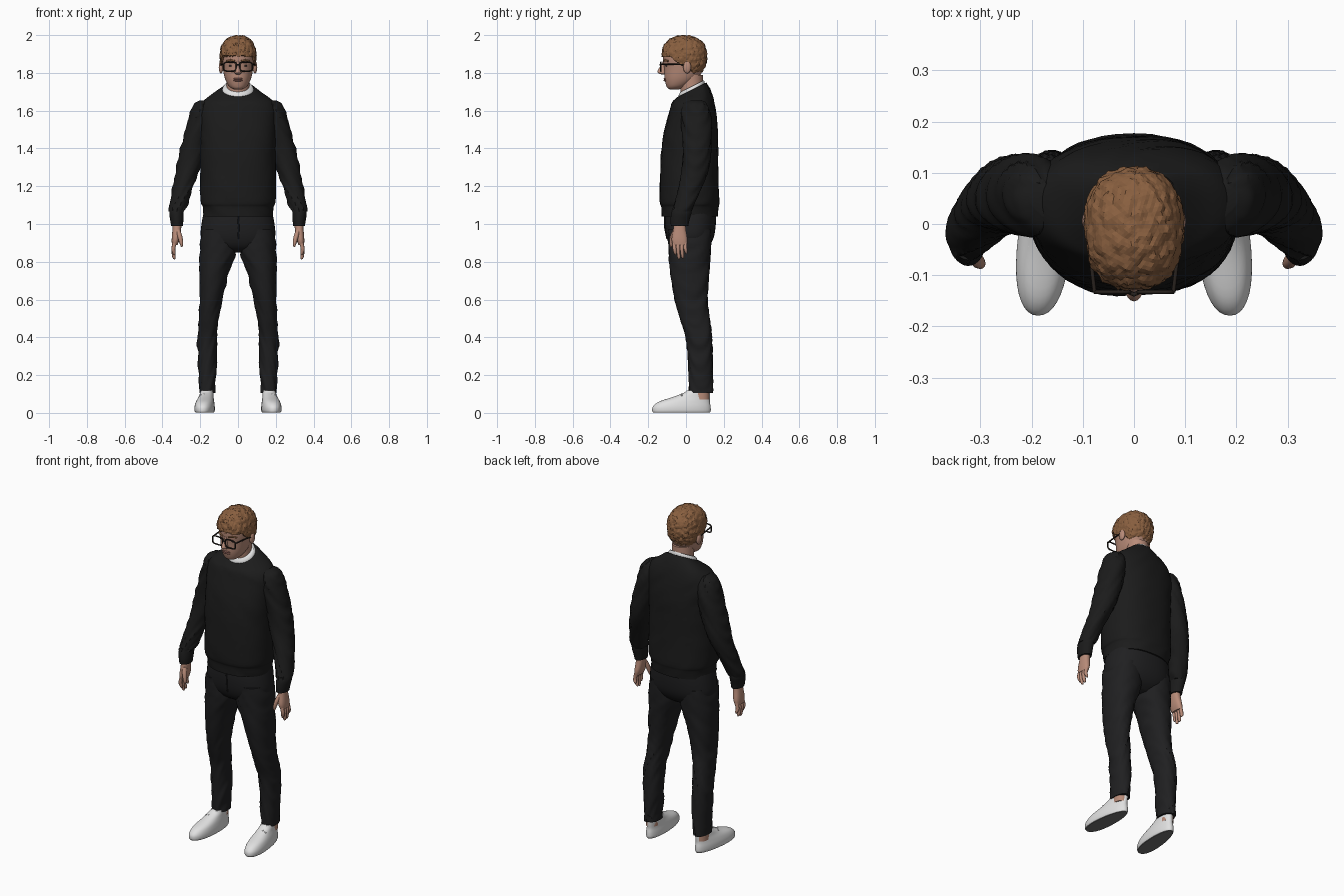
import bpy, bmesh, random
from math import sin, cos, pi, copysign
from mathutils import Vector, noise

random.seed(4)
if "Cube" in bpy.data.objects:
    bpy.data.objects.remove(bpy.data.objects["Cube"])


def material(name, r, g, b):
    m = bpy.data.materials.new(name)
    m.use_nodes = True
    m.diffuse_color = (r, g, b, 1)
    node = m.node_tree.nodes["Principled BSDF"]
    node.inputs["Base Color"].default_value = (r, g, b, 1)
    node.inputs["Roughness"].default_value = 0.8
    return m


KNIT = material("black knit", .011, .011, .011)
DENIM = material("black denim", .014, .014, .015)
SKIN = material("skin", .48, .26, .19)
LIP = material("lip pink", .36, .16, .13)
HAIR = material("auburn hair", .25, .115, .05)
FRAME = material("dark frame", .02, .015, .012)
WHITE = material("white leather", .75, .75, .75)
SOLE = material("grey rubber", .16, .16, .16)
EYE = material("dark eye", .06, .045, .04)


def finish(bm, name, mat, smooth=True):
    bmesh.ops.recalc_face_normals(bm, faces=bm.faces)
    mesh = bpy.data.meshes.new(name)
    bm.to_mesh(mesh)
    bm.free()
    mesh.materials.append(mat)
    ob = bpy.data.objects.new(name, mesh)
    bpy.context.collection.objects.link(ob)
    if smooth:
        bpy.ops.object.select_all(action='DESELECT')
        ob.select_set(True)
        bpy.context.view_layer.objects.active = ob
        bpy.ops.object.shade_smooth_by_angle(angle=0.8)
    return ob


def spline(rows, steps):
    """Catmull-Rom through the section rows."""
    rows = [tuple(r) + (0,) * (6 - len(r)) for r in rows]
    out = []
    for i in range(len(rows) - 1):
        a, b, c, d = (rows[max(0, min(len(rows) - 1, i + k))] for k in (-1, 0, 1, 2))
        for s in range(steps):
            t = s / steps
            out.append([q + .5 * t * (r - p + t * (2 * p - 5 * q + 4 * r - s4 + t * (3 * (q - r) + s4 - p)))
                        for p, q, r, s4 in zip(a, b, c, d)])
    return out + [list(rows[-1])]


def loft(name, mat, rows, side=1, sides=32, steps=4, power=2.0, folds=0, taper=0, shear=0):
    """Rows are centre x, y, z, radius x, radius y, tilt; side mirrors in x."""
    bm = bmesh.new()
    rings = []
    for cx, cy, cz, rx, ry, tilt in spline(rows, steps):
        ring = []
        for k in range(sides):
            a = 2 * pi * k / sides
            c, s = cos(a), sin(a)
            ux = copysign(abs(c) ** (2 / power), c) * (1 - taper * s)
            uy = copysign(abs(s) ** (2 / power), s)
            f = folds * noise.noise(Vector((cx + 9 * rx * ux, cy + 9 * ry * uy, cz * 24 + 4 * ux)))
            x, y = cx + (rx + f) * ux, cy + (ry + f) * uy
            ring.append(bm.verts.new((side * (x - shear * y), y, cz + tilt * (y - cy))))
        rings.append(ring)
    for lo, hi in zip(rings, rings[1:]):
        for k in range(sides):
            n = (k + 1) % sides
            bm.faces.new((lo[k], lo[n], hi[n], hi[k]))
    bm.faces.new(rings[0])
    bm.faces.new(rings[-1])
    return finish(bm, name, mat)


def ball(name, mat, centre, radii):
    bm = bmesh.new()
    bmesh.ops.create_uvsphere(bm, u_segments=16, v_segments=10, radius=1)
    for v in bm.verts:
        v.co = Vector(centre) + v.co * Vector(radii)
    return finish(bm, name, mat)


def tube(name, mat, points, radius, cyclic=False):
    cu = bpy.data.curves.new(name, 'CURVE')
    cu.dimensions = '3D'
    cu.bevel_depth = radius
    cu.bevel_resolution = 2
    cu.use_fill_caps = True
    sp = cu.splines.new('POLY')
    sp.points.add(len(points) - 1)
    for p, co in zip(sp.points, points):
        p.co = (*co, 1)
    sp.use_cyclic_u = cyclic
    cu.materials.append(mat)
    ob = bpy.data.objects.new(name, cu)
    bpy.context.collection.objects.link(ob)
    bpy.ops.object.select_all(action='DESELECT')
    ob.select_set(True)
    bpy.context.view_layer.objects.active = ob
    bpy.ops.object.convert(target='MESH')


# Sweater body, with a gathered hem and sloping shoulders
loft("sweater_body", KNIT, [
    (0, .02, 1.04, .184, .148), (0, .02, 1.09, .188, .152), (0, .018, 1.12, .199, .157),
    (0, .017, 1.25, .2, .155), (0, .02, 1.4, .2, .15), (0, .027, 1.5, .202, .141),
    (0, .035, 1.6, .205, .122, .03), (0, .035, 1.655, .18, .108, .12),
    (0, .033, 1.688, .13, .092, .3), (0, .03, 1.71, .09, .076, .5)],
    sides=48, power=2.3, folds=.005)
loft("shirt_collar", WHITE, [(0, .03, 1.685, .084, .07, .5), (0, .03, 1.715, .083, .069, .5),
                             (0, .032, 1.73, .072, .062, .5)])
# Trouser seat and fly
loft("trouser_seat", DENIM, [(0, .025, 1.07, .18, .135), (0, .023, 1.0, .193, .135),
                             (0, .022, .93, .196, .125), (0, .02, .88, .16, .1),
                             (0, .02, .85, .08, .06)], sides=40, power=2.3)
tube("fly_seam", DENIM, [(0, -.112, 1.04), (.004, -.112, .98), (0, -.1, .92)], .004)

for side, word in ((1, "left"), (-1, "right")):
    # Trouser leg, ankle and shoe
    loft(word + "_trouser_leg", DENIM, [
        (.1, .02, .97, .092, .115), (.104, .02, .86, .098, .112), (.125, .02, .75, .08, .104),
        (.143, .027, .6, .059, .088), (.157, .045, .5, .053, .08), (.163, .068, .4, .052, .07),
        (.163, .077, .28, .051, .067), (.164, .078, .17, .046, .064), (.164, .078, .105, .043, .062)],
        side, steps=8, power=2.2, folds=.008)
    loft(word + "_ankle", SKIN, [(.166, .078, .07, .034, .045), (.166, .078, .13, .034, .045)], side)
    shoe = loft(word + "_shoe", WHITE, [
        (.173, -.024, .001, .046, .15), (.173, -.024, .012, .051, .155), (.173, -.022, .035, .051, .152),
        (.172, -.008, .06, .046, .134), (.17, .03, .085, .038, .097), (.169, .057, .106, .034, .07),
        (.168, .063, .118, .031, .06)], side, sides=40, power=2.2, taper=.13, shear=.08)
    shoe.data.materials.append(SOLE)
    for f in shoe.data.polygons:
        f.material_index = int(f.center.z < .006)
    for k in range(4):
        y, z = -.022 - .022 * k, .1 - .0115 * k
        tube(word + "_shoelace", WHITE, [(side * (.178 + dx - .06 * y), y, z - abs(dx) * .4)
                                         for dx in (-.024, 0, .024)], .004)

    # Sleeve and cuff
    loft(word + "_sleeve", KNIT, [
        (.175, .05, 1.655, .025, .035), (.185, .05, 1.635, .05, .06), (.19, .053, 1.59, .065, .076),
        (.204, .058, 1.52, .07, .08), (.238, .058, 1.4, .068, .076), (.262, .05, 1.3, .063, .07),
        (.29, .025, 1.2, .055, .061), (.315, -.008, 1.1, .046, .054), (.324, -.022, 1.065, .04, .052)],
        side, steps=7, folds=.009)
    loft(word + "_cuff", KNIT, [(.324, -.02, 1.08, .036, .05), (.326, -.025, 1.055, .038, .053),
                                (.324, -.032, 1.02, .035, .05), (.323, -.034, .99, .031, .046)], side)
    # Hand: palm, four fingers and thumb
    loft(word + "_palm", SKIN, [(.322, -.033, 1.01, .022, .03), (.324, -.034, .97, .023, .034),
                                (.33, -.034, .92, .021, .042), (.335, -.032, .89, .015, .038)],
         side, sides=20, power=2.4)
    for name, y, tip in (("index", -.061, .835), ("middle", -.042, .813),
                         ("ring", -.022, .817), ("little", -.003, .84)):
        loft(word + "_" + name + "_finger", SKIN, [
            (.334, y, .905, .011, .01), (.342, y, .87, .0105, .01),
            (.339, y + .004, tip + .012, .009, .0085), (.336, y + .005, tip, .003, .003)],
            side, sides=10)
    loft(word + "_thumb", SKIN, [(.318, -.055, .97, .012, .013), (.308, -.069, .935, .013, .015),
                                 (.3, -.077, .9, .01, .011), (.298, -.079, .878, .004, .004)],
         side, sides=12)

    # Ear, eye and brow
    ball(word + "_ear", SKIN, (side * .09, .006, 1.83), (.012, .021, .033))
    ball(word + "_eye", EYE, (side * .036, -.1, 1.838), (.013, .01, .006))
    tube(word + "_brow", HAIR, [(side * x, y, z) for x, y, z in
                                ((.017, -.117, 1.863), (.04, -.111, 1.868), (.06, -.094, 1.862))], .005)
    # Spectacle rim and temple
    rim = []
    for k in range(20):
        c, s = cos(k * pi / 10), sin(k * pi / 10)
        rim.append((side * (.042 + .034 * copysign(abs(c) ** .5, c)), -.133,
                    1.833 + .024 * copysign(abs(s) ** .5, s)))
    tube(word + "_spectacle_rim", FRAME, rim, .004, True)
    tube(word + "_spectacle_temple", FRAME, [(side * .077, -.133, 1.847), (side * .089, -.03, 1.845),
                                             (side * .094, .02, 1.835)], .004)
tube("spectacle_bridge", FRAME, [(-.009, -.134, 1.841), (0, -.138, 1.844), (.009, -.134, 1.841)], .004)

# Neck and head
loft("neck", SKIN, [(0, .035, 1.66, .064, .058), (0, .03, 1.71, .06, .06), (0, .025, 1.79, .06, .065)])
loft("head", SKIN, [
    (0, -.06, 1.712, .018, .022), (0, -.058, 1.718, .034, .038), (0, -.045, 1.735, .052, .06),
    (0, -.025, 1.77, .069, .088), (0, -.012, 1.82, .08, .103), (0, -.01, 1.87, .086, .111),
    (0, -.01, 1.92, .083, .108), (0, -.01, 1.96, .06, .08), (0, -.01, 1.975, .03, .04)],
    sides=40, power=2.15)
loft("nose", SKIN, [(0, -.108, 1.868, .007, .012), (0, -.117, 1.84, .009, .016),
                    (0, -.127, 1.812, .014, .023), (0, -.124, 1.8, .018, .024),
                    (0, -.116, 1.792, .011, .014)], sides=16)
for name, z in (("upper_lip", 1.769), ("lower_lip", 1.76)):
    ball(name, LIP, (0, -.108, z), (.024, .011, .0055))
ball("chin", SKIN, (0, -.082, 1.733), (.026, .022, .018))

# Tousled hair: a full cap trimmed along a hairline that drops to the nape
HAIRLINE = ((-.2, 1.885), (-.085, 1.885), (-.06, 1.86), (-.02, 1.835), (.015, 1.82), (.05, 1.772), (.2, 1.772))


def hairline(y):
    for (y0, z0), (y1, z1) in zip(HAIRLINE, HAIRLINE[1:]):
        if y <= y1:
            return z0 + (z1 - z0) * (y - y0) / (y1 - y0)
    return HAIRLINE[-1][1]


bm = bmesh.new()
bmesh.ops.create_icosphere(bm, subdivisions=5, radius=1)
for v in bm.verts:
    d = v.co / sum(abs(c) ** 2.35 for c in v.co) ** (1 / 2.35)
    clump = noise.voronoi(d * 4.5)[0][0]
    d *= 1.01 - .09 * clump + random.uniform(-.007, .007)
    v.co = Vector((0, -.009, 1.885)) + d * Vector((.1, .124, .117))
    line = hairline(v.co.y) + .004 * noise.noise(d * 12)
    if v.co.z < line:
        v.co.x *= .8
        v.co.y = -.009 + (v.co.y + .009) * .8
        v.co.z = line
finish(bm, "hair", HAIR, smooth=False)
